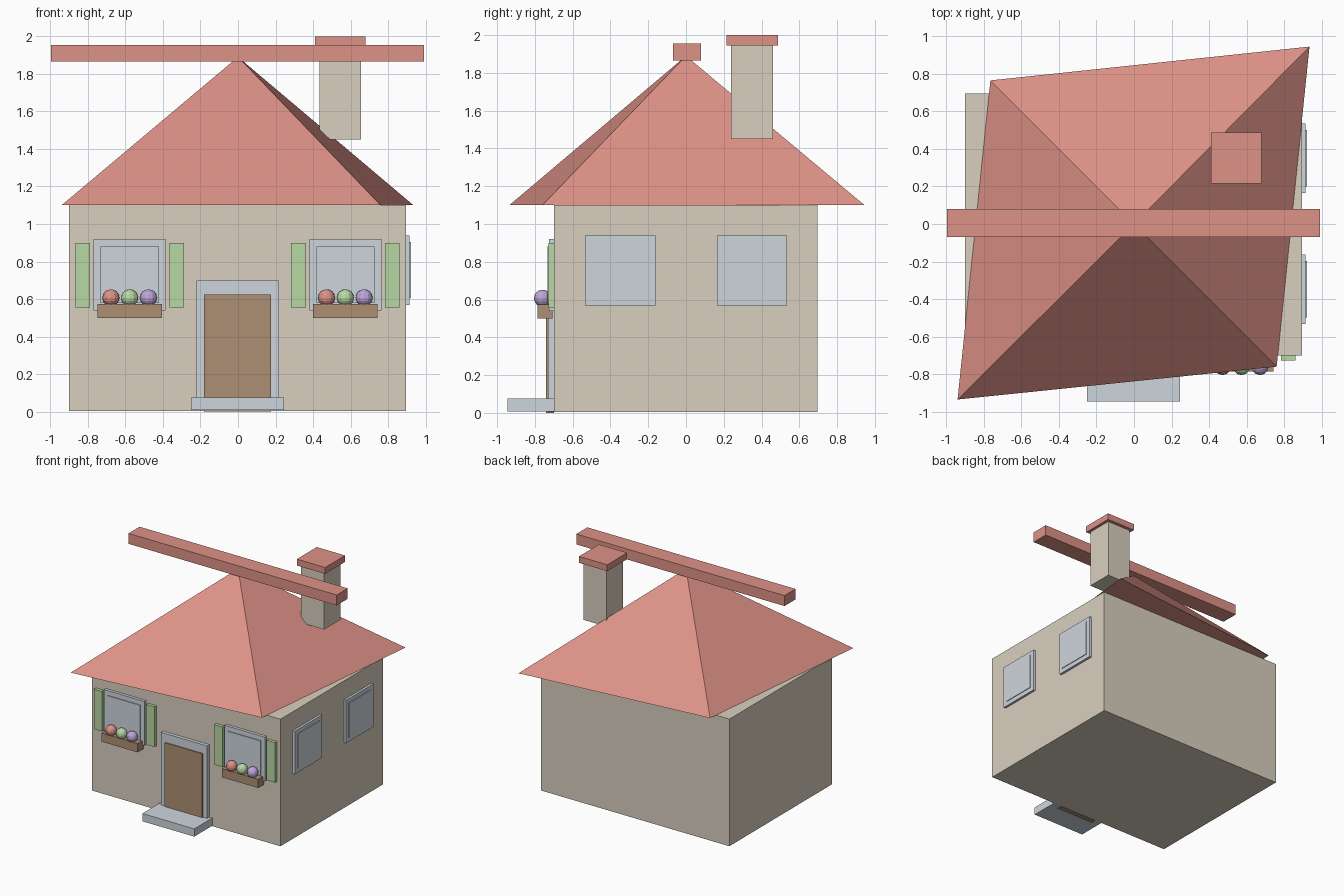
import bpy, bmesh

if "Cube" in bpy.data.objects:
    bpy.data.objects.remove(bpy.data.objects["Cube"], do_unlink=True)


def material(name, rgb):
    """Flat material from 0-255 display colour."""
    col = [(c / 255 / 12.92) if c < 11 else ((c / 255 + 0.055) / 1.055) ** 2.4 for c in rgb] + [1]
    m = bpy.data.materials.new(name)
    m.use_nodes = True
    m.diffuse_color = col
    m.node_tree.nodes["Principled BSDF"].inputs["Base Color"].default_value = col
    return m


WALL = material("beige plaster", (217, 207, 191))
ROOF = material("coral tile", (222, 146, 135))
TRIM = material("pale blue grey", (206, 214, 220))
WOOD = material("brown wood", (173, 143, 116))
GREEN = material("soft green", (184, 216, 165))
PURPLE = material("soft purple", (190, 165, 216))


def add(name, bm, mat):
    mesh = bpy.data.meshes.new(name)
    bmesh.ops.recalc_face_normals(bm, faces=bm.faces)
    bm.to_mesh(mesh)
    bm.free()
    mesh.materials.append(mat)
    ob = bpy.data.objects.new(name, mesh)
    bpy.context.collection.objects.link(ob)
    return ob


def box(name, mat, x, y, z):
    """Box from (low, high) pairs on each axis."""
    bm = bmesh.new()
    bmesh.ops.create_cube(bm, size=1)
    for v in bm.verts:
        v.co = [r[0] if c < 0 else r[1] for c, r in zip(v.co, (x, y, z))]
    return add(name, bm, mat)


def around(c, half):
    return (c - half, c + half)


def flower(name, mat, x):
    bm = bmesh.new()
    bmesh.ops.create_uvsphere(bm, u_segments=12, v_segments=8, radius=0.045)
    bmesh.ops.translate(bm, verts=bm.verts, vec=(x, -0.76, 0.607))
    add(name, bm, mat)


# Walls
box("walls", WALL, (-0.9, 0.895), (-0.7, 0.695), (0.005, 1.1))

# Skewed pyramid roof with closed underside
bm = bmesh.new()
base = [bm.verts.new((x, y, 1.1)) for x, y in
        ((-0.94, -0.935), (0.76, -0.76), (0.935, 0.945), (-0.765, 0.765))]
apex = bm.verts.new((0, 0, 1.89))
bm.faces.new(base)
for i in range(4):
    bm.faces.new((base[i], base[(i + 1) % 4], apex))
add("roof", bm, ROOF)

# Ridge beam and chimney
box("ridge_beam", ROOF, (-0.995, 0.99), (-0.07, 0.08), (1.865, 1.955))
box("chimney", WALL, (0.435, 0.655), (0.237, 0.46), (1.45, 1.95))
box("chimney_cap", ROOF, (0.41, 0.68), (0.215, 0.487), (1.945, 2.0))

# Door, surround and step
box("door_frame", TRIM, (-0.222, 0.218), (-0.73, -0.69), (0.005, 0.7))
box("door", WOOD, (-0.182, 0.177), (-0.74, -0.7), (0, 0.625))
box("door_step", TRIM, (-0.25, 0.245), (-0.945, -0.7), (0.008, 0.075))

# Front windows with shutters and flower boxes
for side, c in (("right", -0.577), ("left", 0.572)):
    box(f"window_frame_{side}", TRIM, around(c, 0.192), (-0.725, -0.69), (0.54, 0.92))
    box(f"window_pane_{side}", TRIM, around(c, 0.155), (-0.733, -0.7), (0.58, 0.88))
    for edge in (-1, 1):
        box(f"shutter_{side}", GREEN, around(c + edge * 0.25, 0.039),
            (-0.727, -0.69), (0.555, 0.9))
    box(f"flower_box_{side}", WOOD, around(c, 0.172), (-0.787, -0.707), (0.5, 0.575))
    for i, mat in enumerate((ROOF, GREEN, PURPLE)):
        flower(f"flower_{side}", mat, c - 0.1 + i * 0.1)

# Side windows
for end, y in (("front", -0.348), ("back", 0.35)):
    box(f"side_window_frame_{end}", TRIM, (0.885, 0.915), around(y, 0.186), (0.568, 0.938))
    box(f"side_window_pane_{end}", TRIM, (0.89, 0.921), around(y, 0.15), (0.605, 0.903))
